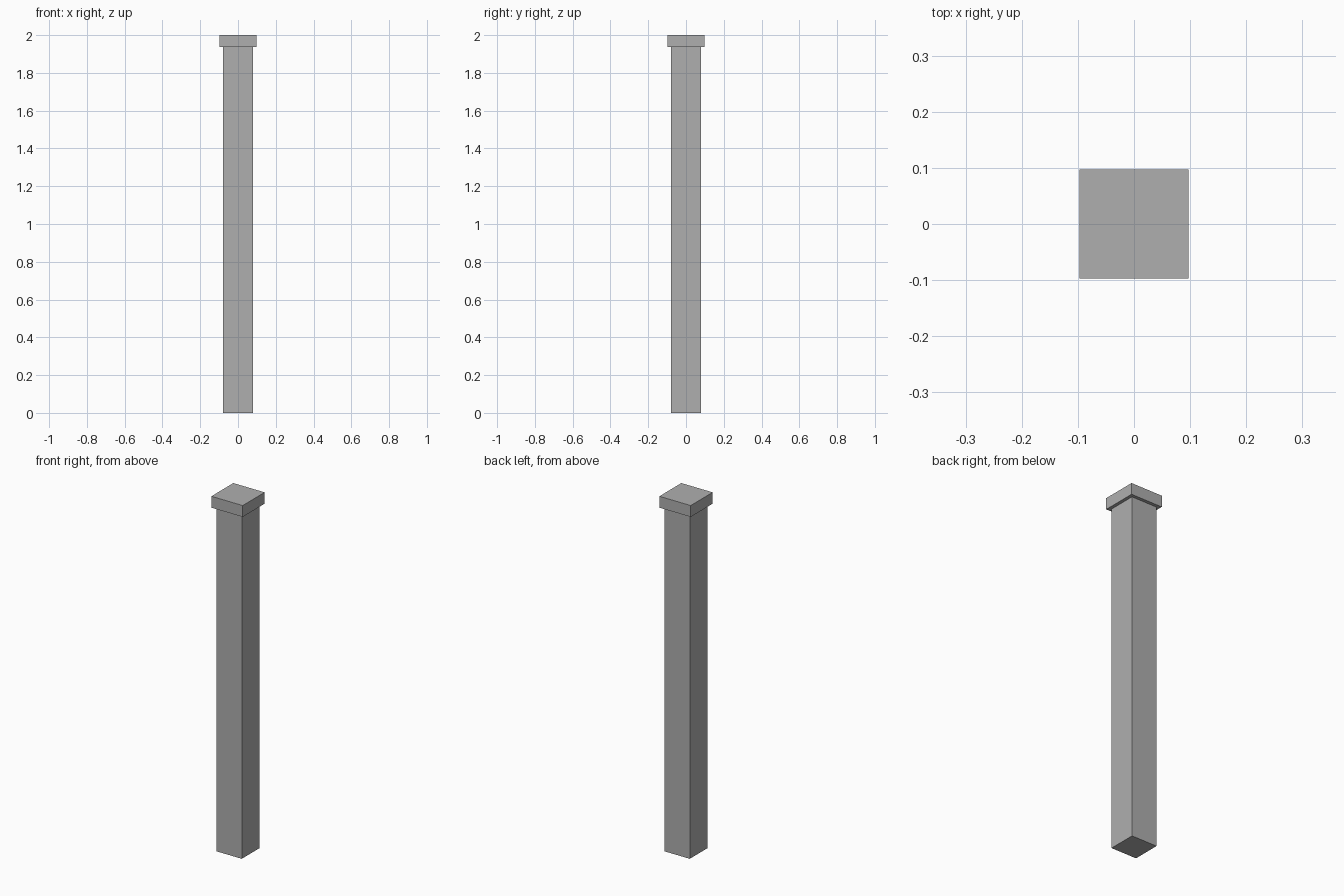
import bpy

if "Cube" in bpy.data.objects:
    bpy.data.objects.remove(bpy.data.objects["Cube"])

# Dark grey finish shared by both parts
grey = bpy.data.materials.new("dark_grey")
grey.diffuse_color = (0.43, 0.43, 0.43, 1)
grey.use_nodes = True
grey.node_tree.nodes["Principled BSDF"].inputs["Base Color"].default_value = grey.diffuse_color


def box(name, width, z0, z1):
    """Square block centred on the z axis between two heights."""
    bpy.ops.mesh.primitive_cube_add(size=1, location=(0, 0, (z0 + z1) / 2))
    ob = bpy.context.object
    ob.name = name
    ob.scale = (width, width, z1 - z0)
    bpy.ops.object.transform_apply(location=False, rotation=False, scale=True)
    ob.data.materials.append(grey)
    return ob


# Square shaft
box("post_shaft", 0.158, 0.0, 1.936)

# Overhanging flat cap
box("post_cap", 0.195, 1.936, 2.0)
